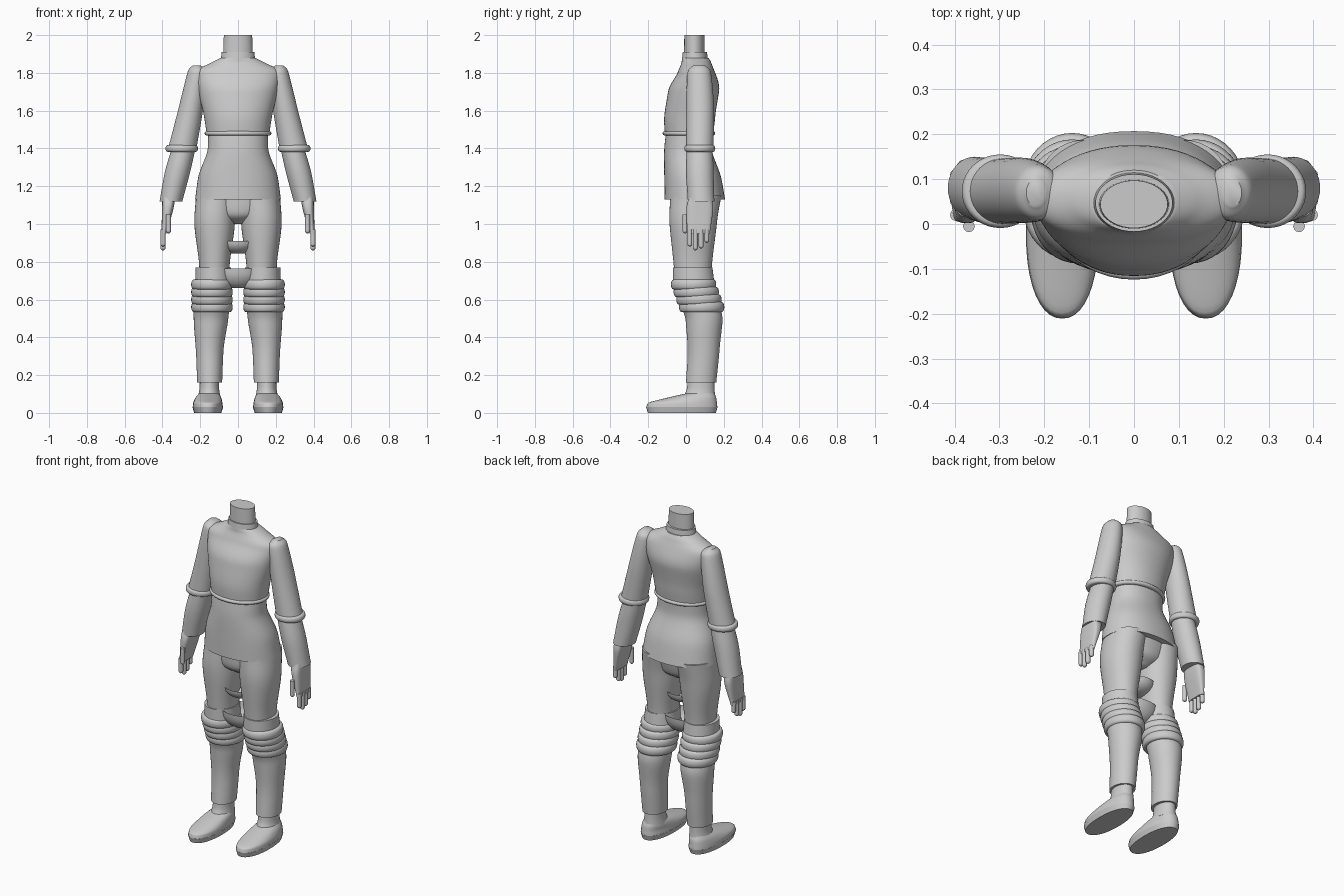
import bpy, bmesh, math

if "Cube" in bpy.data.objects:
    bpy.data.objects.remove(bpy.data.objects["Cube"], do_unlink=True)

grey = bpy.data.materials.new("plain light grey")
grey.use_nodes = True
grey.diffuse_color = (.6, .6, .6, 1)
grey.node_tree.nodes["Principled BSDF"].inputs["Base Color"].default_value = grey.diffuse_color


def section(height, wide, deep, side=0, back=0):
    """One horizontal cross-section: half width, half depth and centre."""
    return height, wide, deep, side, back


def tangent(before, after):
    """Slope at a section that never makes the loft overshoot."""
    product = before * after
    return 2 * product / (before + after) if product > 0 else 0


def refine(sections, steps):
    """Add smoothly blended sections between the given ones."""
    columns = []
    for values in zip(*sections):
        change = [end - start for start, end in zip(values, values[1:])]
        slopes = [change[0], *map(tangent, change, change[1:]), change[-1]]
        blended = []
        for i, start in enumerate(values[:-1]):
            end = values[i + 1]
            for step in range(steps):
                t = step / steps
                u = 1 - t
                blended.append(start * (1 + 2 * t) * u * u + slopes[i] * t * u * u
                               + end * (1 + 2 * u) * t * t - slopes[i + 1] * t * t * u)
        columns.append(blended + [values[-1]])
    return zip(*columns)


def rounded(value, power):
    """Turn a sine or cosine into its squarer superellipse form."""
    return math.copysign(abs(value) ** (2 / power), value)


def loft(name, sections, paired=False, power=2, sides=40, steps=6, open_top=False):
    """Skin a closed surface through sections listed from top to bottom."""
    bm = bmesh.new()
    rings = []
    for height, wide, deep, side, back in refine(sections, steps):
        ring = []
        for k in range(sides):
            angle = math.tau * k / sides
            x = side + wide * rounded(math.cos(angle), power)
            y = back + deep * rounded(math.sin(angle), power)
            ring.append(bm.verts.new((x, y, height)))
        rings.append(ring)
    for upper, lower in zip(rings, rings[1:]):
        for k in range(sides):
            bm.faces.new((upper[k], upper[k - 1], lower[k - 1], lower[k]))
    bm.faces.new(rings[-1])
    if not open_top:
        bm.faces.new(rings[0])
    bmesh.ops.recalc_face_normals(bm, faces=bm.faces)
    mesh = bpy.data.meshes.new(name)
    bm.to_mesh(mesh)
    bm.free()
    mesh.materials.append(grey)
    part = bpy.data.objects.new(name, mesh)
    bpy.context.collection.objects.link(part)
    if paired:
        part.modifiers.new("Mirror", "MIRROR").use_mirror_merge = False
    bpy.ops.object.select_all(action="DESELECT")
    bpy.context.view_layer.objects.active = part
    part.select_set(True)
    bpy.ops.object.shade_smooth_by_angle(angle=math.radians(45))


def roll(name, middle, thick, bulge, paired=False):
    """A rolled band of cloth around one cross-section."""
    height, wide, deep, side, back = middle
    rows = []
    for k in range(7):
        angle = math.pi * k / 6
        swell = bulge * math.sin(angle)
        rows.append(section(height + thick * math.cos(angle), wide + swell, deep + swell, side, back))
    loft(name, rows, paired, steps=2)


# Neck and collar
loft("neck", [section(2, .075, .053, back=.044), section(1.85, .08, .055, back=.044)])
loft("collar", [section(1.91, .086, .064, back=.047), section(1.84, .095, .072, back=.047)])

# Shirt: chest, rolled hem, and the lower part flaring over the hips
loft("upper_shirt", [
    section(1.88, .09, .07, back=.05),
    section(1.85, .15, .08, back=.055),
    section(1.8, .225, .1, back=.055),
    section(1.7, .21, .135, back=.04),
    section(1.57, .18, .135, back=.02),
    section(1.47, .165, .127, back=.015)], power=2.1, sides=56)
roll("shirt_hem", section(1.48, .163, .125, back=.015), .012, .014)
loft("lower_shirt", [
    section(1.49, .157, .12, back=.015),
    section(1.4, .16, .125, back=.01),
    section(1.25, .21, .15, back=.035),
    section(1.13, .227, .16, back=.047)], power=2.2, sides=56)

# Sleeves: upper part, rolled cuff, forearm
loft("upper_sleeve", [
    section(1.84, .02, .03, .22, .07),
    section(1.81, .05, .06, .215, .07),
    section(1.6, .066, .073, .252, .075),
    section(1.4, .075, .073, .295, .073)], paired=True)
roll("sleeve_cuff", section(1.4, .074, .07, .298, .073), .018, .012, paired=True)
loft("forearm_sleeve", [
    section(1.4, .063, .068, .288, .072),
    section(1.28, .067, .073, .319, .073),
    section(1.12, .06, .07, .355, .08)], paired=True)

# Hands: flat palm, four fingers and a thumb
loft("palm", [
    section(1.14, .035, .06, .366, .075),
    section(1.08, .03, .071, .372, .073),
    section(.95, .013, .06, .393, .066)], paired=True, power=3)


def finger(name, top, length, side, back):
    thick = .013
    loft(name, [
        section(top, thick, thick, side, back),
        section(top - length + thick, thick, thick, side, back),
        section(top - length, thick / 4, thick / 4, side, back)], paired=True, sides=12)


for number, length in enumerate((.09, .11, .1, .07)):
    finger(f"finger_{number + 1}", .97, length, .397, .02 + .03 * number)
finger("thumb", 1.05, .1, .368, -.005)

# Hips and upper legs
loft("hips", [
    section(1.16, .21, .13, back=.05),
    section(1.05, .15, .11, back=.04),
    section(1, .04, .05, back=.04)])
loft("upper_leg", [
    section(1.15, .11, .135, .112, .052),
    section(1, .107, .125, .124, .038),
    section(.77, .08, .1, .125, .036),
    section(.6, .077, .09, .132, .06)], paired=True, power=2.1)

# Fabric slings hanging between the legs
for name, top, drop, wide in (("inner_sling", .91, .07, .1), ("outer_sling", .765, .11, .13)):
    bowl = []
    for k in range(5):
        angle = math.pi / 2 * k / 5
        spread = math.cos(angle)
        bowl.append(section(top - drop * math.sin(angle), wide * spread, .09 * spread, back=.03))
    loft(name, bowl, open_top=True, steps=2)

# Gathered trouser tops: a plain band above folds that drift backwards
loft("trouser_band", [
    section(.77, .093, .105, .131, .035),
    section(.69, .096, .11, .131, .04)], paired=True)
for fold in range(4):
    shift = fold / 70
    roll(f"trouser_fold_{fold + 1}",
         section(.68 - .04 * fold, .095, .105, .138, .04 + shift), .027, .015, paired=True)

# Trouser legs
loft("trouser_leg", [
    section(.56, .095, .102, .14, .08),
    section(.48, .09, .097, .144, .096),
    section(.33, .073, .084, .15, .093),
    section(.16, .066, .08, .15, .08)], paired=True)

# Socks and shoes
loft("sock", [
    section(.18, .05, .07, .152, .08),
    section(.13, .052, .073, .152, .078),
    section(.08, .06, .085, .153, .07)], paired=True)
loft("shoe", [
    section(.105, .052, .07, .153, .08),
    section(.08, .068, .13, .157, .03),
    section(.05, .078, .184, .16, -.02),
    section(.03, .08, .188, .16, -.022)], paired=True, power=2.2)
loft("sole", [
    section(.03, .081, .189, .16, -.022),
    section(0, .072, .18, .16, -.022)], paired=True, power=2.2)
